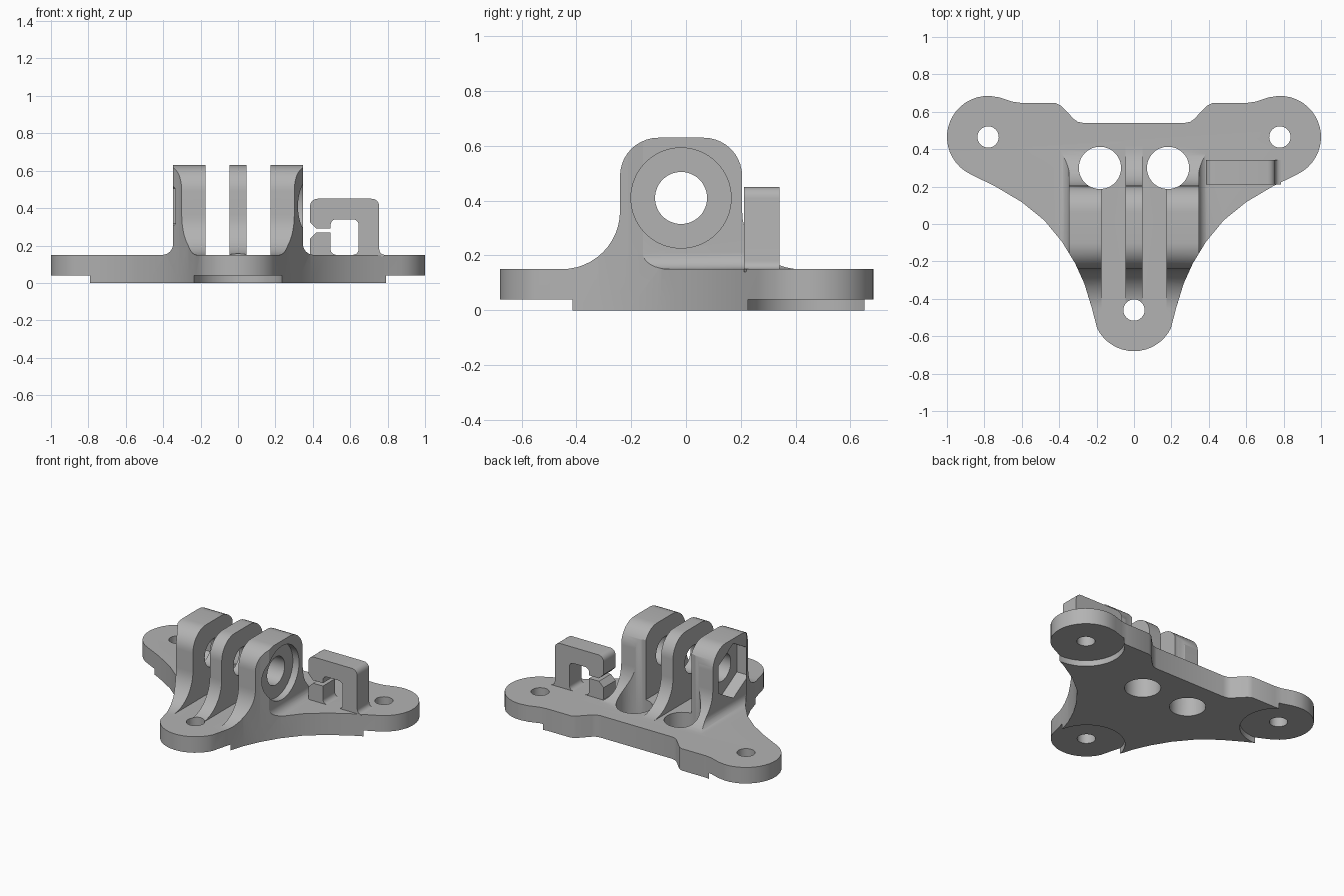
import bpy, bmesh
from math import cos, sin, radians, pi
from mathutils import Vector

if "Cube" in bpy.data.objects:
    bpy.data.objects.remove(bpy.data.objects["Cube"], do_unlink=True)

grey = bpy.data.materials.new("light_grey")
grey.use_nodes = True
COLOUR = (0.45, 0.45, 0.45, 1)
grey.diffuse_color = COLOUR
grey.node_tree.nodes["Principled BSDF"].inputs["Base Color"].default_value = COLOUR


def arc(cx, cy, r, a0, a1, n=8):
    """Points on an arc, angles in degrees."""
    angles = [radians(a0 + (a1 - a0) * i / n) for i in range(n + 1)]
    return [(cx + r * cos(a), cy + r * sin(a)) for a in angles]


def circle(cx, cy, r, n=48, start=0):
    return arc(cx, cy, r, start, start + 360, n)[:-1]


def mirror(points):
    """Close a half profile by reflecting it in its first axis."""
    return points + [(-u, v) for u, v in reversed(points) if abs(u) > 1e-5]


def prism(name, profile, axis, lo, hi):
    """Extrude a closed profile along the given axis, from lo to hi."""
    place = {"x": lambda u, v, w: (w, u, v),
             "y": lambda u, v, w: (u, w, v),
             "z": lambda u, v, w: (u, v, w)}[axis]
    bm = bmesh.new()
    face = bm.faces.new([bm.verts.new(place(u, v, lo)) for u, v in profile])
    top = bmesh.ops.extrude_face_region(bm, geom=[face])["geom"]
    shift = Vector(place(0, 0, hi - lo))
    bmesh.ops.translate(bm, vec=shift, verts=[g for g in top if isinstance(g, bmesh.types.BMVert)])
    bmesh.ops.recalc_face_normals(bm, faces=bm.faces[:])
    mesh = bpy.data.meshes.new(name)
    bm.to_mesh(mesh)
    bm.free()
    mesh.materials.append(grey)
    obj = bpy.data.objects.new(name, mesh)
    bpy.context.collection.objects.link(obj)
    return obj


def combine(target, tool, operation):
    """Apply a boolean and discard the tool."""
    tool.hide_render = True
    mod = target.modifiers.new(operation, "BOOLEAN")
    mod.operation, mod.object, mod.solver = operation, tool, "EXACT"
    bpy.context.view_layer.objects.active = target
    bpy.ops.object.modifier_apply(modifier=mod.name)
    bpy.data.objects.remove(tool, do_unlink=True)


def smooth(obj):
    bpy.ops.object.select_all(action="DESELECT")
    obj.select_set(True)
    bpy.context.view_layer.objects.active = obj
    bpy.ops.object.shade_smooth_by_angle(angle=radians(30))


# Three-armed plate outline, right half from front to back
outline = mirror(
    arc(0, -0.46, 0.22, -90, -26, 8)
    + [(0.225, -0.45), (0.265, -0.32), (0.315, -0.21), (0.385, -0.095), (0.48, 0.02),
       (0.6, 0.117), (0.74, 0.2)]
    + arc(0.78, 0.465, 0.22, -65, 92, 18)
    + [(0.72, 0.677), (0.65, 0.654), (0.6, 0.647), (0.42, 0.647), (0.39, 0.632),
       (0.32, 0.56), (0.3, 0.546), (0.27, 0.54)])

# Lug side profile: rounded top, flared foot front and back
MID_Y, HOLE_Z = -0.018, 0.41
half = ([(0, 0.1), (0.435, 0.1)]
        + arc(0.435, 0.362, 0.212, 270, 180, 12)
        + arc(0.083, 0.49, 0.14, 0, 90, 10))
lug_side = [(u + MID_Y, v) for u, v in mirror(half + [(0, 0.63)])]

# Lug widths: plain middle lug, outer lugs with a fillet at the plate
outer = [(0.173, 0.05), (0.405, 0.05)] + arc(0.405, 0.208, 0.058, 270, 180) + [(0.347, 0.7), (0.173, 0.7)]
widths = [[(-0.045, 0.05), (0.045, 0.05), (0.045, 0.7), (-0.045, 0.7)],
          outer, [(-u, v) for u, v in outer]]

body = prism("mount_body", [(-1.2, -0.9), (1.2, -0.9), (1.2, 0.9), (-1.2, 0.9)], "z", 0, 0.15)
for width in widths:
    lug = prism("lug", width, "y", -0.8, 0.8)
    combine(lug, prism("side_cutter", lug_side, "x", -0.6, 0.6), "INTERSECT")
    combine(body, lug, "UNION")
combine(body, prism("outline_cutter", outline, "z", -0.2, 0.9), "INTERSECT")

# Bolt holes with relieved undersides
for x, y in ((-0.78, 0.465), (0.78, 0.465), (0, -0.46)):
    combine(body, prism("pad_cutter", circle(x, y, 0.24, 64), "z", -0.1, 0.04), "DIFFERENCE")
    combine(body, prism("bolt_cutter", circle(x, y, 0.057, 32), "z", -0.1, 0.5), "DIFFERENCE")

# Large holes behind the slots
for x in (-0.182, 0.182):
    combine(body, prism("relief_cutter", circle(x, 0.3, 0.113), "z", -0.1, 0.9), "DIFFERENCE")

# Pivot hole, round recess on one side, hexagonal nut pocket on the other
for profile, lo, hi in ((circle(MID_Y, HOLE_Z, 0.095), -0.7, 0.7),
                        (circle(MID_Y, HOLE_Z, 0.183, 64), 0.3, 0.7),
                        (circle(MID_Y, HOLE_Z, 0.187, 6, 30), -0.7, -0.26)):
    combine(body, prism("pivot_cutter", profile, "x", lo, hi), "DIFFERENCE")
smooth(body)

# Cable clip: hooked arm and short lower jaw
hook = ([(0.62, 0.14), (0.78, 0.14)]
        + arc(0.785, 0.18, 0.03, 270, 180, 5)
        + arc(0.715, 0.41, 0.04, 0, 90, 6)
        + arc(0.425, 0.41, 0.04, 90, 180, 6)
        + [(0.385, 0.325), (0.42, 0.29), (0.495, 0.29)]
        + arc(0.525, 0.31, 0.03, 180, 90, 5)
        + arc(0.615, 0.31, 0.03, 90, 0, 5)
        + arc(0.615, 0.18, 0.03, 0, -90, 5))
jaw = ([(0.385, 0.14), (0.525, 0.14)] + arc(0.525, 0.18, 0.03, 270, 180, 5)
       + [(0.495, 0.27), (0.42, 0.27), (0.385, 0.235)])
for name, profile in (("clip_hook", hook), ("clip_jaw", jaw)):
    smooth(prism(name, profile, "y", 0.212, 0.342))
